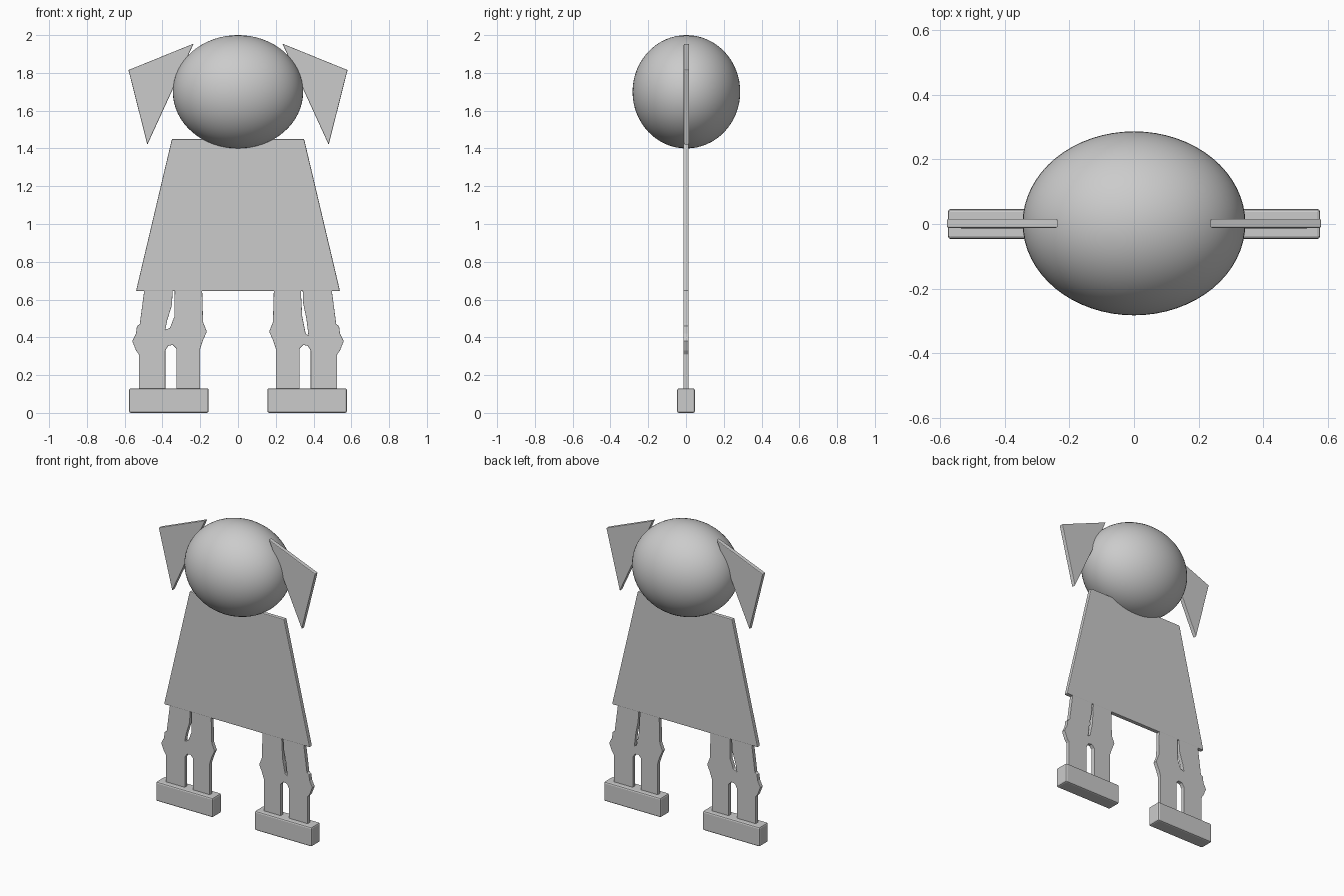
import bpy, bmesh

cube = bpy.data.objects.get("Cube")
if cube:
    bpy.data.objects.remove(cube, do_unlink=True)

# One plain grey for everything
grey = bpy.data.materials.new("plain grey")
grey.use_nodes = True
colour = (0.6, 0.6, 0.6, 1)
grey.diffuse_color = colour
grey.node_tree.nodes["Principled BSDF"].inputs["Base Color"].default_value = colour


def plate(name, outline, half, bevel, side=1):
    """Extrude an x-z outline to a softly edged plate; side -1 mirrors it."""
    bm = bmesh.new()
    face = bm.faces.new([bm.verts.new((side * x, -half, z)) for x, z in outline])
    grown = bmesh.ops.extrude_face_region(bm, geom=[face])["geom"]
    verts = [g for g in grown if isinstance(g, bmesh.types.BMVert)]
    bmesh.ops.translate(bm, verts=verts, vec=(0, 2 * half, 0))
    bmesh.ops.recalc_face_normals(bm, faces=bm.faces)
    mesh = bpy.data.meshes.new(name)
    bm.to_mesh(mesh)
    bm.free()
    mesh.materials.append(grey)
    obj = bpy.data.objects.new(name, mesh)
    bpy.context.collection.objects.link(obj)
    mod = obj.modifiers.new("soft edges", "BEVEL")
    mod.width = bevel
    mod.segments = 2
    mod.limit_method = "ANGLE"
    return obj


# Head: a smooth ellipsoid
bpy.ops.mesh.primitive_uv_sphere_add(segments=64, ring_count=32, radius=1,
                                     location=(0, 0.002, 1.7))
head = bpy.context.object
head.name = "head"
head.scale = (0.345, 0.285, 0.3)
head.data.materials.append(grey)
bpy.ops.object.shade_smooth()

# Dress: a flat trapezoid
plate("dress", [(-0.35, 1.45), (0.35, 1.45), (0.54, 0.645), (-0.54, 0.645)],
      0.014, 0.005)

# Leg pair outline: outer edge with knee, slit between thighs, inner edge, gap between shins
outer_edge = [(0.525, 0.1), (0.525, 0.31), (0.54, 0.33), (0.56, 0.38),
              (0.54, 0.42), (0.535, 0.46), (0.52, 0.47), (0.495, 0.66)]
inner_edge = [(0.19, 0.66), (0.185, 0.48), (0.165, 0.43), (0.185, 0.385),
              (0.2, 0.34), (0.2, 0.1)]
shin_gap = [(0.325, 0.1), (0.325, 0.34), (0.345, 0.36), (0.37, 0.355),
            (0.385, 0.33), (0.385, 0.1)]
slits = {
    "right": [(0.345, 0.66), (0.35, 0.57), (0.375, 0.49), (0.385, 0.44),
              (0.36, 0.45), (0.337, 0.51), (0.335, 0.66)],
    "left": [(0.342, 0.66), (0.345, 0.58), (0.362, 0.5), (0.373, 0.41),
             (0.358, 0.42), (0.34, 0.51), (0.332, 0.66)],
}

ear = [(0.235, 1.955), (0.58, 1.815), (0.48, 1.42)]
foot = [(0.155, 0), (0.577, 0), (0.577, 0.13), (0.155, 0.13)]

for label, side in (("left", 1), ("right", -1)):
    plate(label + "_ear", ear, 0.014, 0.004, side).location.y = 0.002
    plate(label + "_legs", outer_edge + slits[label] + inner_edge + shin_gap,
          0.013, 0.002, side)
    plate(label + "_foot", foot, 0.047, 0.01, side)
